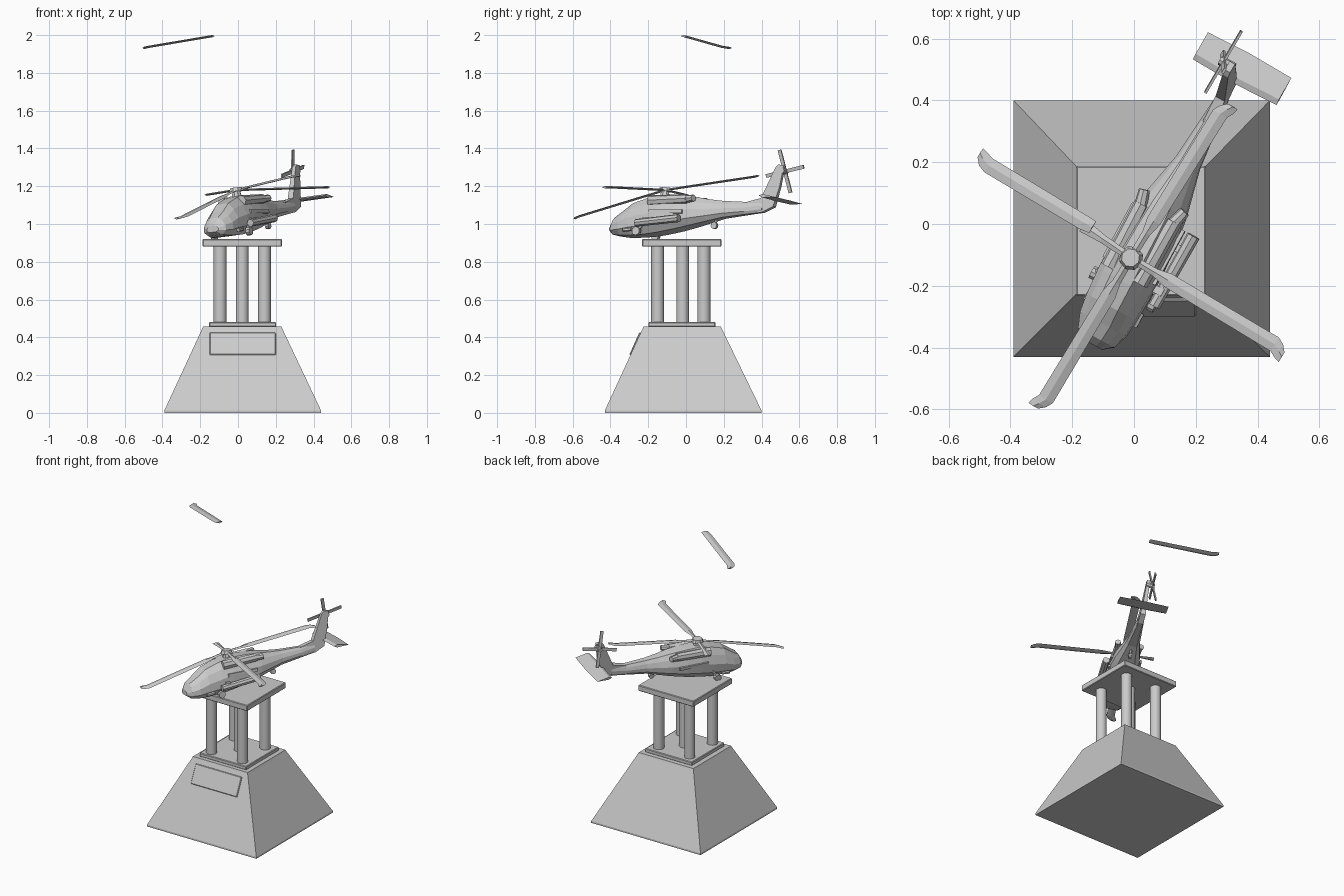
import bpy, bmesh, math
from mathutils import Matrix, Vector

if "Cube" in bpy.data.objects:
    bpy.data.objects.remove(bpy.data.objects["Cube"])

HUB = Vector((-0.01, -0.11, 1.18))
# Aircraft frame: x = right side, y = toward the tail, z = height measured from the rotor hub
CRAFT = (Matrix.Translation(HUB) @ Matrix.Rotation(math.radians(-28.7), 4, 'Z')
         @ Matrix.Rotation(math.radians(-7), 4, 'Y'))
I = Matrix.Identity(4)


def finish(bm, name, mat=I, bevel=0, smooth=False):
    bmesh.ops.transform(bm, matrix=mat, verts=bm.verts)
    bmesh.ops.recalc_face_normals(bm, faces=bm.faces)
    me = bpy.data.meshes.new(name)
    bm.to_mesh(me)
    bm.free()
    ob = bpy.data.objects.new(name, me)
    bpy.context.collection.objects.link(ob)
    if bevel:
        m = ob.modifiers.new("bevel", 'BEVEL')
        m.width, m.segments = bevel, 1
    if smooth:
        bpy.context.view_layer.objects.active = ob
        ob.select_set(True)
        bpy.ops.object.shade_smooth_by_angle(angle=math.radians(40))
        ob.select_set(False)
    return ob


def loft(rings, name, mat=I, **kw):
    bm = bmesh.new()
    vs = [[bm.verts.new(p) for p in r] for r in rings]
    n = len(vs[0])
    for a, b in zip(vs, vs[1:]):
        for i in range(n):
            j = (i + 1) % n
            bm.faces.new((a[i], a[j], b[j], b[i]))
    bm.faces.new(vs[0])
    bm.faces.new(vs[-1])
    return finish(bm, name, mat, **kw)


def rect(x0, x1, y0, y1, z):
    return [(x0, y0, z), (x1, y0, z), (x1, y1, z), (x0, y1, z)]


def box(name, size, loc, mat=I, **kw):
    bm = bmesh.new()
    bmesh.ops.create_cube(bm, size=1, matrix=Matrix.Translation(loc) @ Matrix.Diagonal((*size, 1)))
    return finish(bm, name, mat, **kw)


def rod(name, a, b, r0, r1=None, n=8, mat=I, **kw):
    a, b = Vector(a), Vector(b)
    bm = bmesh.new()
    q = (b - a).to_track_quat('Z', 'Y').to_matrix().to_4x4()
    bmesh.ops.create_cone(bm, cap_ends=True, segments=n, radius1=r0, radius2=r0 if r1 is None else r1,
                          depth=(b - a).length, matrix=Matrix.Translation((a + b) / 2) @ q)
    return finish(bm, name, mat, **kw)


# --- Monument: sloped base, plaque, plinth, columns, top slab ---
loft([rect(-.39, .44, -.43, .40, 0), rect(-.39, .44, -.43, .40, .012),
      rect(-.19, .235, -.23, .19, .445), rect(-.185, .23, -.225, .185, .457)], "sloped_base")
box("front_plaque", (.35, .012, .13), (0, 0, 0),
    Matrix.Translation((.025, -.268, .365)) @ Matrix.Rotation(math.radians(-24.2), 4, 'X'), bevel=.004)
box("plinth", (.355, .355, .026), (.024, -.022, .468), bevel=.004)
for i, (x, y) in enumerate([(-.095, -.15), (.14, -.15), (.14, .095), (-.095, .095), (.0225, -.0175)]):
    rod(f"column_{i + 1}", (x, y, .475), (x, y, .885), .034, n=20, smooth=True)
box("top_slab", (.42, .42, .04), (.0225, -.0225, .90), bevel=.004)

# --- Fuselage: tail-rising body lofted through (y, half width, bottom, top) ---
PROFILE = [(-.03, 0), (.65, 0), (1, .22), (1, .52), (.74, .8), (.4, 1)]


def section(y, hw, z0, z1):
    half = [(fx * hw, y, z0 + fz * (z1 - z0) - HUB.z) for fx, fz in PROFILE[1:]]
    return half + [(-x, y, z) for x, y, z in reversed(half)]


loft([section(*s) for s in [
    (-.305, .035, .955, .99), (-.28, .066, .938, 1.03), (-.23, .084, .932, 1.062),
    (-.17, .09, .932, 1.105), (-.08, .095, .937, 1.133), (0, .095, .948, 1.15),
    (.1, .09, .967, 1.148), (.2, .078, .99, 1.14), (.28, .06, 1.01, 1.128),
    (.36, .043, 1.03, 1.12), (.5, .03, 1.048, 1.115), (.6, .02, 1.06, 1.125)]],
    "fuselage", CRAFT)

# Side equipment, mirrored left and right
for side, s in (("left", -1), ("right", 1)):
    rod(f"{side}_engine", (s * .055, -.06, -.065), (s * .06, .17, -.055), .03, .026, mat=CRAFT)
    rod(f"{side}_exhaust", (s * .06, .16, -.056), (s * .075, .215, -.052), .022, .018, mat=CRAFT)
    rod(f"{side}_wheel", (s * .095, -.10, -.232), (s * .118, -.10, -.232), .023, n=10, mat=CRAFT)
    rod(f"{side}_wheel_strut", (s * .08, -.06, -.17), (s * .107, -.10, -.232), .009, n=6, mat=CRAFT)
    box(f"{side}_door_rail", (.012, .2, .02), (s * .092, .06, -.125), CRAFT)
    rod(f"{side}_step", (s * .09, -.19, -.225), (s * .09, -.14, -.22), .01, n=6, mat=CRAFT)
rod("right_pod", (.118, -.1, -.19), (.124, .16, -.165), .02, .022, mat=CRAFT)
for y in (-.05, .1):
    box("right_pod_bracket", (.06, .025, .015), (.095, y, -.17), CRAFT)
rod("tail_wheel_strut", (0, .33, -.14), (0, .31, -.185), .008, n=6, mat=CRAFT)
rod("tail_wheel", (-.01, .31, -.19), (.01, .31, -.19), .018, n=10, mat=CRAFT)


# --- Tail: fin, stabiliser, four-arm tail rotor ---
def fin_side(x, k):
    pts = [(.50, 1.113), (.59, 1.135), (.663, 1.30), (.68, 1.315), (.712, 1.31),
           (.695, 1.2), (.665, 1.09), (.60, 1.06), (.52, 1.052)]
    return [(x * (1 if z < 1.2 else k), y, z - HUB.z) for y, z in pts]


loft([fin_side(-.017, .6), fin_side(.017, .6)], "tail_fin", CRAFT)
loft([[(x, y, z) for y, z in ((.655 + o, -.05), (.675 + o, -.042), (.765 - o, -.058), (.675 + o, -.06))]
      for x, o in ((-.14, .005), (.01, 0), (.17, .005))], "stabiliser", CRAFT)
TAIL = Vector((-.03, .70, .103))
rod("tail_rotor_hub", TAIL + Vector((-.012, 0, 0)), TAIL + Vector((.04, 0, 0)), .016, mat=CRAFT)
for i in range(4):
    a = math.radians(12 + 90 * i)
    m = CRAFT @ Matrix.Translation(TAIL) @ Matrix.Rotation(math.radians(15), 4, 'Y') \
        @ Matrix.Rotation(a, 4, 'X')
    box(f"tail_rotor_blade_{i + 1}", (.008, .115, .02), (0, .06, 0), m)

# --- Main rotor ---
rod("rotor_mast", (0, 0, -.045), (0, 0, .012), .03, .016, mat=CRAFT)
rod("rotor_cap", (0, 0, -.008), (0, 0, .012), .04, .03, n=8, mat=CRAFT)


def blade(name, a, b, stations):
    """Thin strip from a to b; stations = (fraction along, leading edge, trailing edge)."""
    a, b = Vector(a), Vector(b)
    d = (b - a).normalized()
    side = Vector((d.y, -d.x, 0)).normalized()
    up = side.cross(d)
    rings = []
    for t, s0, s1 in stations:
        p = a.lerp(b, t)
        rings.append([p + side * s0, p + side * (s0 * .5 + s1 * .5) + up * .006,
                      p + side * s1, p + side * (s0 * .5 + s1 * .5) - up * .006])
    loft(rings, name)


ROOT = [(0, -.012, .012), (.16, -.014, .014), (.24, -.024, .024)]
OUTER = [(.93, -.026, .026), (.97, -.014, .038), (1, .006, .042)]
blade("front_blade", HUB, (-.305, -.60, 1.03), ROOT + OUTER)
blade("right_blade", HUB, (.49, -.41, 1.195), ROOT + OUTER)
blade("rear_blade", HUB, (.30, .392, 1.255), ROOT + OUTER)
blade("left_blade_stub", HUB, (-.165, -.005, 1.155),
      [(0, -.012, .012), (.6, -.014, .014), (1, -.022, .022)])
# Detached blade floating high above
blade("detached_blade", (-.135, -.012, 1.995), (-.508, .212, 1.932),
      [(0, -.02, .024), (.08, -.025, .025), (.9, -.026, .026), (.96, -.016, .034), (1, .004, .038)])
